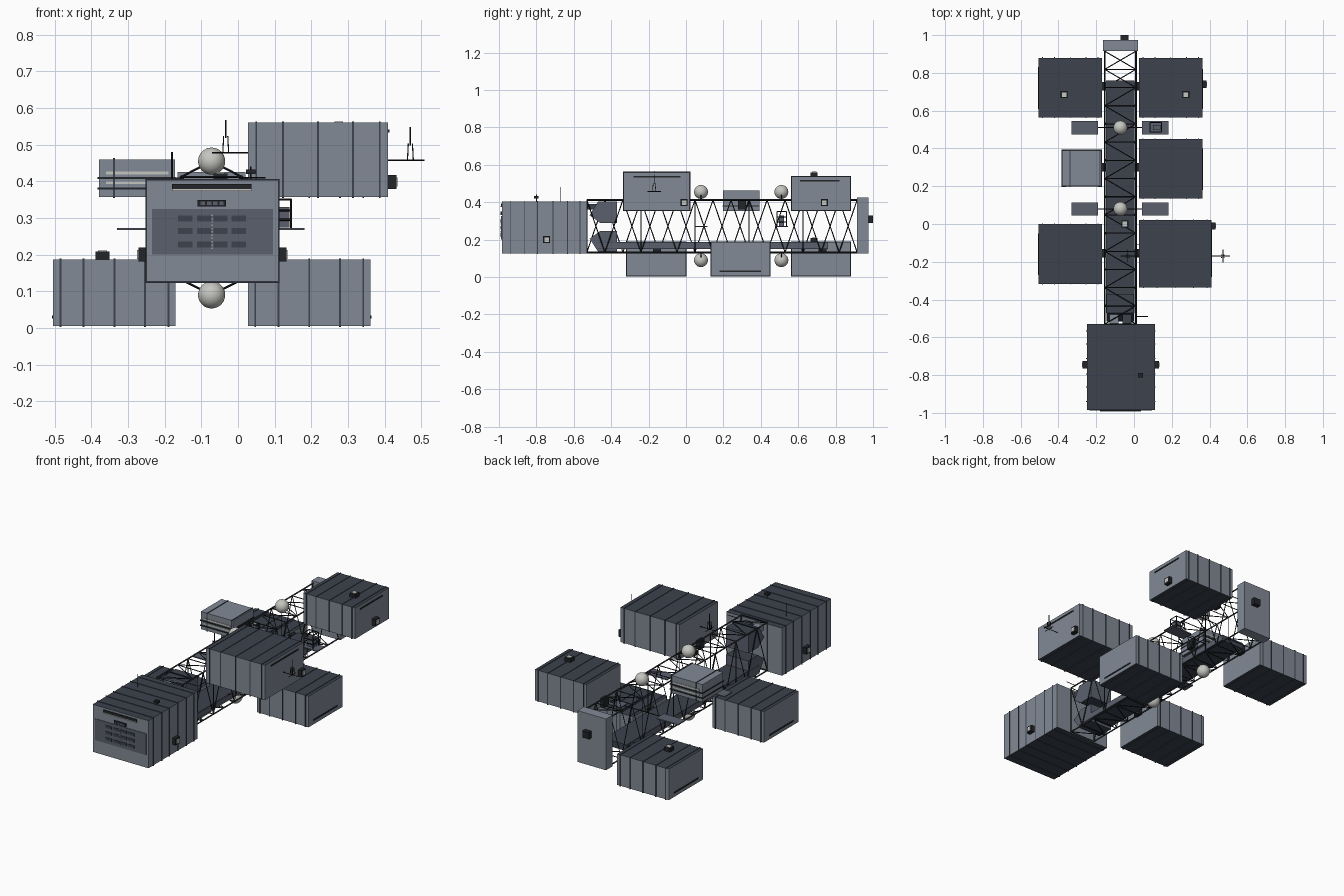
import bpy, bmesh, math
from mathutils import Vector

if "Cube" in bpy.data.objects:
    bpy.data.objects.remove(bpy.data.objects["Cube"])


def mat(name, rgb):
    m = bpy.data.materials.new(name)
    m.diffuse_color = (*rgb, 1)
    m.use_nodes = True
    m.node_tree.nodes["Principled BSDF"].inputs["Base Color"].default_value = m.diffuse_color
    return m


HULL = mat("hull grey", (0.225, 0.255, 0.305))
ROOF = mat("dark slate", (0.045, 0.054, 0.075))
PANEL = mat("panel grey", (0.105, 0.118, 0.155))
BLACK = mat("truss black", (0.016, 0.018, 0.022))
WHITE = mat("tank white", (0.56, 0.56, 0.53))


def finish(name, bm, *mats):
    me = bpy.data.meshes.new(name)
    bmesh.ops.recalc_face_normals(bm, faces=bm.faces)
    bm.to_mesh(me)
    bm.free()
    for m in mats:
        me.materials.append(m)
    ob = bpy.data.objects.new(name, me)
    bpy.context.collection.objects.link(ob)
    return ob


def add_box(bm, lo, hi):
    lo, hi = Vector(lo), Vector(hi)
    vs = bmesh.ops.create_cube(bm, size=1)["verts"]
    for v in vs:
        v.co = (lo + hi) / 2 + v.co * (hi - lo)


def boxes(name, items, m):
    bm = bmesh.new()
    for lo, hi in items:
        add_box(bm, lo, hi)
    return finish(name, bm, m)


def rods(name, segs, r, m, sides=4):
    bm = bmesh.new()
    for a, b in segs:
        a, b = Vector(a), Vector(b)
        vs = bmesh.ops.create_cone(bm, cap_ends=True, segments=sides, radius1=r,
                                   radius2=r, depth=(b - a).length)["verts"]
        q = (b - a).to_track_quat('Z', 'Y')
        for v in vs:
            v.co = q @ v.co + (a + b) / 2
    return finish(name, bm, m)


def module(name, lo, hi, ribs=(), axis=0, dark=True):
    """Cargo box with dark roof and floor, plus thin raised rib bands."""
    bm = bmesh.new()
    add_box(bm, lo, hi)
    ob = finish(name, bm, HULL, ROOF)
    if dark:
        for p in ob.data.polygons:
            p.material_index = int(abs(p.normal.z) > 0.5)
    bands = []
    for t in ribs:
        a = [c - 0.003 for c in lo]
        b = [c + 0.003 for c in hi]
        c = lo[axis] + t * (hi[axis] - lo[axis])
        a[axis], b[axis] = c - 0.0025, c + 0.0025
        bands.append((a, b))
    if bands:
        boxes(name + "_ribs", bands, ROOF)


def port(name, c, axis, sign):
    """Square docking port with a pale centre plate."""
    c = Vector(c)
    n = Vector([sign if i == axis else 0 for i in range(3)])
    h = Vector([0 if i == axis else 0.019 for i in range(3)])
    h2 = Vector([0 if i == axis else 0.012 for i in range(3)])

    def span(a, b, w):
        p, q = c + n * a, c + n * b
        lo = Vector([min(p[i], q[i]) for i in range(3)])
        hi = Vector([max(p[i], q[i]) for i in range(3)])
        return lo - w, hi + w
    boxes(name, [span(0, 0.022, h)], BLACK)
    boxes(name + "_plate", [span(0.02, 0.025, h2)], WHITE)


# Command module and cargo modules
R = (0.06, 0.25, 0.5, 0.75, 0.94)
module("command_module", (-0.25, -0.985, 0.126), (0.11, -0.53, 0.404),
       (0.1, 0.27, 0.42, 0.6, 0.77, 0.92), axis=1)
module("front_right_module", (0.027, -0.335, 0.357), (0.41, 0.02, 0.56), R)
module("middle_right_module", (0.027, 0.135, 0.005), (0.362, 0.45, 0.186), R)
module("rear_right_module", (0.027, 0.565, 0.357), (0.362, 0.88, 0.538), R)
module("front_left_module", (-0.505, -0.318, 0.005), (-0.17, 0.0, 0.186), R)
module("rear_left_module", (-0.505, 0.565, 0.005), (-0.17, 0.88, 0.186), R)
module("small_left_module", (-0.38, 0.2, 0.357), (-0.172, 0.39, 0.46), (0.2, 0.96), dark=False)
module("tail_plate", (-0.165, 0.915, 0.125), (0.02, 0.975, 0.425), dark=False)
boxes("tail_dock", [((-0.072, 0.975, 0.29), (-0.03, 1.0, 0.33))], BLACK)

# Command module face: panel, windows, slots, centre dashes
F = -0.985
boxes("face_panel", [((-0.235, F - 0.003, 0.2), (0.096, F, 0.325))], PANEL)
wins = [((a, F - 0.006, z - 0.008), (b, F, z + 0.008))
        for z in (0.228, 0.264, 0.299)
        for a, b in ((-0.164, -0.124), (-0.112, -0.073), (-0.067, -0.028), (-0.018, 0.022))]
boxes("face_windows", wins, ROOF)
boxes("face_slots", [((-0.18, F - 0.005, 0.376), (0.037, F, 0.392)),
                     ((-0.11, F - 0.006, 0.331), (-0.033, F, 0.349))], BLACK)
boxes("face_light_strip", [((-0.18, F - 0.007, 0.374), (0.037, F, 0.379))], WHITE)
boxes("face_dashes", [((-0.072, F - 0.007, 0.215 + i * 0.009), (-0.069, F, 0.219 + i * 0.009))
                      for i in range(11)], WHITE)
boxes("face_badge_lights", [((-0.102 + i * 0.017, F - 0.008, 0.335), (-0.09 + i * 0.017, F, 0.345))
                            for i in range(4)], PANEL)

# Slots on the outer ends of the modules
slots = []
for x, y0, y1, z in ((0.41, -0.28, -0.03, 0.537), (0.362, 0.61, 0.82, 0.515),
                     (0.362, 0.18, 0.4, 0.03), (-0.505, -0.27, -0.05, 0.03),
                     (-0.505, 0.61, 0.83, 0.03)):
    slots.append(((x - 0.003, y0, z - 0.004), (x + 0.003, y1, z + 0.004)))
boxes("end_slots", slots, BLACK)
boxes("small_module_stripes", [((-0.36, 0.197, z - 0.004), (-0.19, 0.393, z + 0.004))
                               for z in (0.396, 0.423)], WHITE)
boxes("small_module_grooves", [((-0.383, 0.196, z - 0.003), (-0.17, 0.394, z + 0.003))
                               for z in (0.38, 0.409)], BLACK)

# Docking ports
for i, (c, ax, s) in enumerate((((0.11, -0.745, 0.2), 0, 1), ((-0.25, -0.745, 0.2), 0, -1),
                                ((0.41, -0.01, 0.398), 0, 1), ((0.362, 0.74, 0.398), 0, 1),
                                ((0.275, 0.685, 0.538), 2, 1), ((-0.37, 0.685, 0.186), 2, 1),
                                ((-0.048, 0.0, 0.4), 2, 1))):
    port("docking_port_%d" % i, c, ax, s)

# Truss: four chords, frames and zigzag bracing
X0, X1, Z0, Z1, Y0, Y1 = -0.155, 0.01, 0.132, 0.412, -0.53, 0.915
corner = [(X0, Z0), (X1, Z0), (X1, Z1), (X0, Z1)]
rods("truss_chords", [((x, Y0, z), (x, Y1, z)) for x, z in corner], 0.005, BLACK)
N = 15
ys = [Y0 + (Y1 - Y0) * i / N for i in range(N + 1)]
brace = []
for k in range(4):
    a, b = corner[k], corner[(k + 1) % 4]
    for i in range(N):
        p, q = (a, b) if i % 2 else (b, a)
        brace.append(((p[0], ys[i], p[1]), (q[0], ys[i + 1], q[1])))
        if k % 2 == 0 or i % 3 == 0:
            brace.append(((a[0], ys[i], a[1]), (b[0], ys[i], b[1])))
rods("truss_braces", brace, 0.0028, BLACK)

# Deck inside the truss, with grey side rails
boxes("lower_deck", [((-0.145, -0.47, 0.15), (0.0, 0.76, 0.186))], ROOF)
boxes("deck_rails", [((x - 0.002, -0.47, 0.152), (x + 0.002, 0.76, 0.184))
                     for x in (-0.145, 0.0)], PANEL)

# Adapter wedges between command module and truss
for name, zs in (("upper_adapter", (0.404, 0.33, 0.29)), ("lower_adapter", (0.135, 0.205, 0.245))):
    bm = bmesh.new()
    prof = [(-0.37, zs[0]), (-0.37, zs[2]), (-0.46, zs[2]), (-0.515, zs[1]), (-0.47, zs[0])]
    f = bm.faces.new([bm.verts.new((-0.145, y, z)) for y, z in prof])
    ext = bmesh.ops.extrude_face_region(bm, geom=[f])["geom"]
    bmesh.ops.translate(bm, vec=(0.145, 0, 0), verts=[v for v in ext if isinstance(v, bmesh.types.BMVert)])
    ob = finish(name, bm, PANEL, ROOF)
    for p in ob.data.polygons:
        p.material_index = int(abs(p.normal.z) > 0.5)
boxes("neck_light_beam", [((-0.13, -0.54, 0.36), (-0.083, -0.46, 0.39))], HULL)
boxes("neck_dark_beam", [((-0.062, -0.54, 0.36), (-0.012, -0.46, 0.39))], ROOF)

# Brackets that hold the modules to the truss
br = []
for y, zl, zr in ((0.73, 0.16, 0.385), (0.3, 0.385, 0.16), (-0.155, 0.16, 0.385)):
    br.append(((-0.175, y - 0.022, zl - 0.025), (-0.148, y + 0.022, zl + 0.025)))
    br.append(((0.003, y - 0.022, zr - 0.025), (0.03, y + 0.022, zr + 0.025)))
boxes("module_brackets", br, BLACK)

# Tanks, radiators and their arms
arms = []
for y in (0.08, 0.51):
    for z, tag, zc in ((0.455, "upper", Z1), (0.09, "lower", Z0)):
        bpy.ops.mesh.primitive_uv_sphere_add(segments=32, ring_count=16, radius=0.037,
                                             location=(-0.072, y, z))
        ob = bpy.context.object
        ob.name = tag + "_tank"
        ob.data.materials.append(WHITE)
        bpy.ops.object.shade_smooth()
        arms += [((X0, y, zc), (-0.072, y, z)), ((X1, y, zc), (-0.072, y, z))]
    boxes("radiators", [((-0.33, y - 0.035, 0.267), (-0.19, y + 0.035, 0.273)),
                        ((0.042, y - 0.035, 0.267), (0.182, y + 0.035, 0.273))], PANEL)
    arms.append(((-0.2, y, 0.27), (0.06, y, 0.27)))
rods("tank_and_radiator_arms", arms, 0.003, BLACK)

# Lattice equipment tower on the rear right radiator
tw = []
for x in (0.085, 0.145):
    for y in (0.487, 0.537):
        tw.append(((x, y, 0.27), (x, y, 0.35)))
for z in (0.295, 0.32, 0.35):
    tw += [((0.085, y, z), (0.145, y, z)) for y in (0.487, 0.537)]
    tw += [((x, 0.487, z), (x, 0.537, z)) for x in (0.085, 0.145)]
rods("equipment_tower", tw, 0.003, BLACK)
boxes("equipment_box", [((0.1, 0.497, 0.274), (0.14, 0.525, 0.33))], PANEL)

# Antennas beside the big module and masts on the command module
ant = []
for s, z in ((1, 0.458), (-1, 0.478)):
    x = 0.2185 + s * 0.252
    ant += [((0.2185 + s * 0.19, -0.17, z), (0.2185 + s * 0.29, -0.17, z)),
            ((x, -0.17, z + 0.04), (x, -0.17, z + 0.09)), ((x, -0.205, z), (x, -0.135, z))]
    ant += [((x + a, -0.17 + b, z), (x + a * 0.7, -0.17 + b * 0.7, z + 0.045))
            for a in (-0.008, 0.008) for b in (-0.008, 0.008)]
ant += [((0.035, -0.8, 0.4), (0.035, -0.8, 0.44)), ((-0.18, -0.67, 0.4), (-0.18, -0.67, 0.48)),
        ((0.01, -0.49, 0.41), (0.075, -0.49, 0.41)), ((0.01, -0.11, 0.2), (0.03, -0.11, 0.2))]
rods("antennas", ant, 0.0022, BLACK)
boxes("mast_head", [((0.022, -0.812, 0.42), (0.048, -0.788, 0.432))], BLACK)
